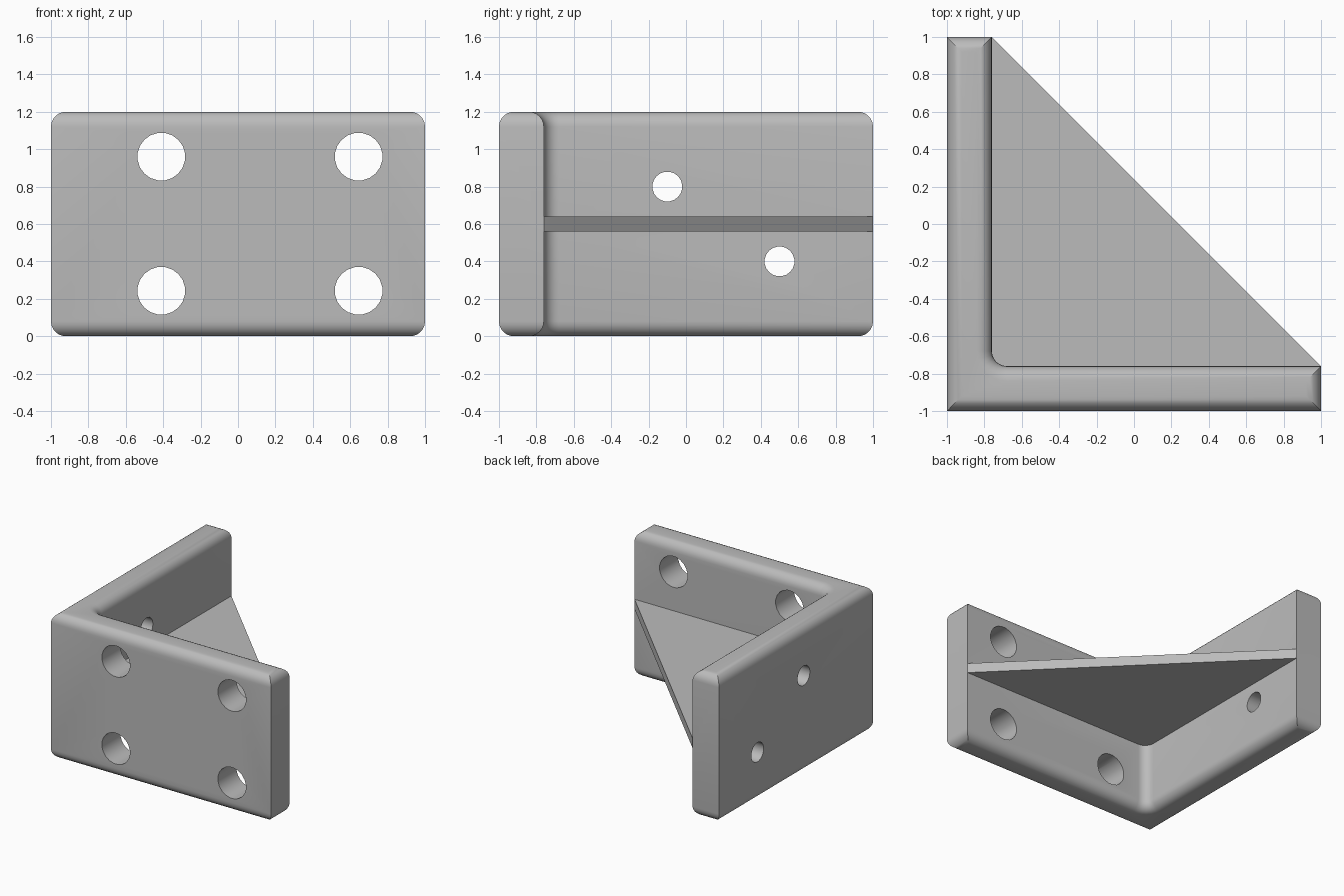
import bpy, bmesh, math
from mathutils import Matrix

if "Cube" in bpy.data.objects:
    bpy.data.objects.remove(bpy.data.objects["Cube"])

T, R, H = 0.24, 0.08, 1.2     # plate thickness, edge radius, height
STEPS = 6

grey = bpy.data.materials.new("light grey")
grey.diffuse_color = (0.5, 0.5, 0.5, 1)
grey.use_nodes = True
grey.node_tree.nodes["Principled BSDF"].inputs["Base Color"].default_value = grey.diffuse_color


def finish(name, bm):
    bmesh.ops.recalc_face_normals(bm, faces=bm.faces)
    mesh = bpy.data.meshes.new(name)
    bm.to_mesh(mesh)
    bm.free()
    mesh.materials.append(grey)
    ob = bpy.data.objects.new(name, mesh)
    bpy.context.collection.objects.link(ob)
    return ob


def loft(name, rings):
    bm = bmesh.new()
    loops = [[bm.verts.new(p) for p in ring] for ring in rings]
    for a, b in zip(loops, loops[1:]):
        for i in range(len(a)):
            j = (i + 1) % len(a)
            bm.faces.new((a[i], a[j], b[j], b[i]))
    bm.faces.new(loops[0][::-1])
    bm.faces.new(loops[-1])
    return finish(name, bm)


def l_outline(d, z):
    """L-shaped outline inset by d, with a rounded inner corner."""
    inner = -1 + T
    c = inner + R
    pts = [(-1 + d, -1 + d, z), (1 - d, -1 + d, z), (1 - d, inner - d, z)]
    for i in range(STEPS + 1):
        a = math.radians(270 - 90 * i / STEPS)
        pts.append((c + (R + d) * math.cos(a), c + (R + d) * math.sin(a), z))
    return pts + [(inner - d, 1 - d, z), (-1 + d, 1 - d, z)]


# Angle plates with rounded top and bottom rims
arc = [math.pi / 2 * i / STEPS for i in range(STEPS + 1)]
rim = [(R * (1 - math.sin(a)), R * (1 - math.cos(a))) for a in arc]
rings = [l_outline(d, z) for d, z in rim]
rings += [l_outline(d, H - z) for d, z in reversed(rim)]
bracket = loft("angle_bracket", rings)

# Triangular stiffening web
tri = [(-0.8, -0.8), (1, -1 + T), (-1 + T, 1)]
web = loft("web", [[(x, y, z) for x, y in tri] for z in (0.56, 0.64)])


def combine(tool, operation):
    mod = bracket.modifiers.new(operation, 'BOOLEAN')
    mod.object = tool
    mod.operation = operation
    mod.solver = 'EXACT'
    bpy.context.view_layer.objects.active = bracket
    bpy.ops.object.modifier_apply(modifier=mod.name)
    bpy.data.objects.remove(tool)


combine(web, 'UNION')

# Screw holes: four large through the front plate, two small through the side
holes = [((x, -1 + T / 2, z), 0.128, 'X') for x in (-0.41, 0.645) for z in (0.243, 0.96)]
holes += [((-1 + T / 2, y, z), 0.08, 'Y') for y, z in ((-0.1, 0.8), (0.5, 0.4))]
bm = bmesh.new()
for centre, radius, axis in holes:
    turn = Matrix.Rotation(math.pi / 2, 4, axis) @ Matrix.Rotation(math.pi / 20, 4, 'Z')
    bmesh.ops.create_cone(bm, cap_ends=True, segments=20, radius1=radius, radius2=radius,
                          depth=T + 0.1, matrix=Matrix.Translation(centre) @ turn)
cutter = finish("hole_cutter", bm)
cutter.hide_render = True
combine(cutter, 'DIFFERENCE')

bpy.ops.object.select_all(action='DESELECT')
bracket.select_set(True)
bpy.context.view_layer.objects.active = bracket
bpy.ops.object.shade_smooth_by_angle(angle=math.radians(30))
